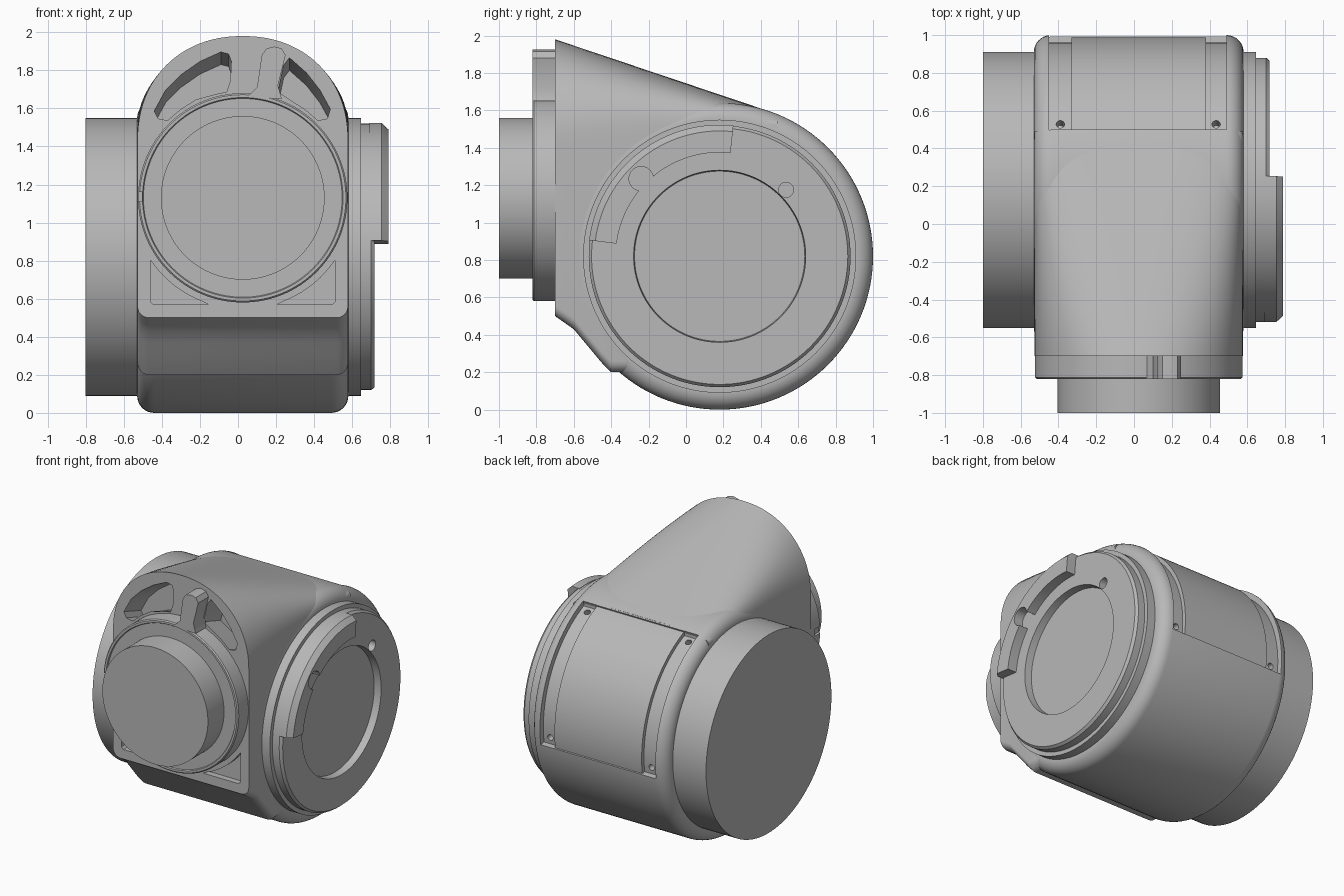
import bpy, bmesh
from math import sin, cos, pi, radians
from mathutils import Vector

if "Cube" in bpy.data.objects:
    bpy.data.objects.remove(bpy.data.objects["Cube"])

grey = bpy.data.materials.new("light grey metal")
grey.use_nodes = True
grey.diffuse_color = (0.48, 0.48, 0.48, 1)
grey.node_tree.nodes["Principled BSDF"].inputs["Base Color"].default_value = (0.48, 0.48, 0.48, 1)

CY, CZ, R = 0.18, 0.82, 0.82      # drum axis (along x) and radius
FX, FZ = 0.025, 1.13              # front flange axis (along y)
parts = []


def finish(name, bm, keep=True):
    bmesh.ops.remove_doubles(bm, verts=bm.verts, dist=1e-5)
    bmesh.ops.recalc_face_normals(bm, faces=bm.faces)
    mesh = bpy.data.meshes.new(name)
    bm.to_mesh(mesh)
    bm.free()
    mesh.materials.append(grey)
    ob = bpy.data.objects.new(name, mesh)
    bpy.context.collection.objects.link(ob)
    if keep:
        parts.append(ob)
    else:
        ob.hide_render = True
    return ob


def loft(name, rings, closed=False, keep=True):
    """Skin a list of equal point loops; cap the ends unless closed."""
    bm = bmesh.new()
    loops = [[bm.verts.new(p) for p in ring] for ring in rings]
    pairs = list(zip(loops, loops[1:])) + ([(loops[-1], loops[0])] if closed else [])
    n = len(loops[0])
    for a, b in pairs:
        for i in range(n):
            j = (i + 1) % n
            bm.faces.new((a[i], a[j], b[j], b[i]))
    if not closed:
        bm.faces.new(loops[0])
        bm.faces.new(loops[-1])
    return finish(name, bm, keep)


def on_drum(a, r, t):
    return (a, CY + r * cos(t), CZ + r * sin(t))


def on_front(a, r, t):
    return (FX + r * cos(t), a, FZ + r * sin(t))


def lathe(name, profile, place=on_drum, steps=128):
    """Turn an (axial, radius) profile into a solid of revolution."""
    bm = bmesh.new()
    rings = [[bm.verts.new(place(a, r, 2 * pi * k / steps)) for k in range(steps)]
             for a, r in profile]
    for p, q in zip(rings, rings[1:]):
        for i in range(steps):
            j = (i + 1) % steps
            bm.faces.new((p[i], p[j], q[j], q[i]))
    bm.faces.new(rings[0])
    bm.faces.new(rings[-1])
    return finish(name, bm)


def sector(name, section, start, end, keep=True, steps=36):
    angles = [radians(start + (end - start) * k / steps) for k in range(steps + 1)]
    return loft(name, [[on_drum(a, r, t) for a, r in section] for t in angles], keep=keep)


def prism(name, outline, y0, y1, drop=0.0, keep=False):
    """Extrude an (x, z) outline from y0 to y1, sinking by drop."""
    return loft(name, [[(x, y0, z) for x, z in outline],
                       [(x, y1, z - drop) for x, z in outline]], keep=keep)


def peg(name, start, end, radius):
    """Round cutter between two points."""
    s, e = Vector(start), Vector(end)
    q = (e - s).to_track_quat("Z", "Y")
    ring = [q @ Vector((radius * cos(k * pi / 12), radius * sin(k * pi / 12), 0)) for k in range(24)]
    return loft(name, [[s + v for v in ring], [e + v for v in ring]], keep=False)


def cut(ob, cutters):
    for c in cutters:
        m = ob.modifiers.new("cut", "BOOLEAN")
        m.operation, m.object, m.solver = "DIFFERENCE", c, "EXACT"
    bpy.context.view_layer.update()
    ob.data = bpy.data.meshes.new_from_object(ob.evaluated_get(bpy.context.evaluated_depsgraph_get()))
    ob.modifiers.clear()
    for c in cutters:
        bpy.data.objects.remove(c)


def box_section(a0, a1, r0, r1):
    return [(a0, r0), (a1, r0), (a1, r1), (a0, r1)]


# Main drum with rounded rims
XL, XR, F = -0.53, 0.58, 0.09
fillet = [(F - F * cos(k * pi / 16), R - F + F * sin(k * pi / 16)) for k in range(9)]
drum = lathe("main_drum", [(XL + a, r) for a, r in fillet] + [(XR - a, r) for a, r in reversed(fillet)])

# Rear cover recess: shallow bed, deeper side strips and four screw holes
cutters = [sector("bed", box_section(-0.449, 0.489, R - 0.012, 0.9), -8, 67, False),
           sector("strip_a", box_section(-0.45, -0.33, R - 0.04, 0.9), -8.1, 67.1, False),
           sector("strip_b", box_section(0.38, 0.49, R - 0.04, 0.9), -8.1, 67.1, False)]
for x in (-0.39, 0.435):
    for deg in (-4.5, 63.5):
        t = radians(deg)
        cutters.append(peg("screw_hole", on_drum(x, 0.72, t), on_drum(x, 0.85, t), 0.022))
cut(drum, cutters)


# Hood blending from the domed front face to the drum top
def hood_ring(y):
    t = (y + 0.70) / 1.19
    top = 1.98 - 0.40 * t
    rise, power = 0.55 - 0.47 * t, 2.15 + 2 * t
    half, c = 0.553, 0.06
    bottom = max(0.20, 0.5 - 0.7 * (y + 0.7) - 0.5 * max(0, y + 0.6))
    pts = []
    for k in range(49):
        u, v = cos(pi * k / 48), sin(pi * k / 48)
        pts.append((FX + half * (1 if u > 0 else -1) * abs(u) ** (2 / power), y,
                    top - rise + rise * abs(v) ** (2 / power)))
    for side, first in ((-1, pi), (1, 1.5 * pi)):
        for k in range(7):
            a = first + k * pi / 12
            pts.append((FX + side * (half - c) + c * cos(a), y, bottom + c + c * sin(a)))
    return pts


hood = loft("hood", [hood_ring(-0.70 + 1.19 * k / 24) for k in range(25)])

# Pockets in the front face, either side of the rib and in the lower corners
left_pocket = [(-0.37, 1.55), (-0.42, 1.56), (-0.44, 1.60), (-0.38, 1.71), (-0.30, 1.79),
               (-0.20, 1.86), (-0.09, 1.91), (-0.05, 1.90), (-0.035, 1.86), (-0.04, 1.76),
               (-0.06, 1.70), (-0.11, 1.69), (-0.22, 1.66), (-0.30, 1.61)]
right_pocket = [(0.21, 1.70), (0.24, 1.84), (0.27, 1.88), (0.36, 1.80), (0.43, 1.71), (0.485, 1.61),
                (0.47, 1.56), (0.42, 1.55), (0.35, 1.61), (0.27, 1.66)]
cutters = [prism("pocket", p, -0.74, -0.50, 0.08) for p in (left_pocket, right_pocket)]
for side in (-1, 1):
    arc = [(FX + side * 0.585 * cos(a), FZ - 0.585 * sin(a))
           for a in (radians(34 + 6 * k) for k in range(7))]
    corner = [(FX + side * x, z) for x, z in ((0.18, 0.57), (0.47, 0.57), (0.485, 0.585), (0.485, 0.815))]
    cutters.append(prism("corner_pocket", arc + corner, -0.74, -0.655))
cut(hood, cutters)

# Front flange, spigot and locating rib
flange = lathe("front_flange", [(-0.69, 0.55), (-0.812, 0.55), (-0.82, 0.542), (-0.82, 0.527),
                                (-0.812, 0.522), (-0.812, 0.3)], on_front)
cut(flange, [prism("notch", [(-0.56, 1.11), (-0.505, 1.11), (-0.505, 1.16), (-0.56, 1.16)], -0.86, -0.75)])
lathe("front_spigot", [(-0.80, 0.43), (-1.0, 0.43)], on_front)
prism("locating_rib", [(0.05, 1.66), (0.10, 1.71), (0.125, 1.88), (0.15, 1.915), (0.19, 1.925),
                       (0.23, 1.915), (0.25, 1.88), (0.21, 1.72), (0.23, 1.65)], -0.82, -0.69, keep=True)

# Plain end cap
lathe("end_cap", [(-0.80, 0.73), (-0.50, 0.73)])

# Joint face: stepped ring with a round recess and a pin hole
joint = lathe("joint_ring", [(0.54, 0.73), (0.645, 0.73), (0.645, 0.70), (0.70, 0.70),
                             (0.718, 0.685), (0.718, 0.46), (0.665, 0.455)])
cut(joint, [peg("pin_hole", (0.66, 0.535, 1.175), (0.8, 0.535, 1.175), 0.04)])

# Raised stop segment with a round notch
stop = sector("stop_segment", [(0.69, 0.555), (0.79, 0.555), (0.79, 0.67), (0.755, 0.703), (0.69, 0.703)], 84, 173)
cut(stop, [peg("stop_notch", (0.65, -0.24, 1.235), (0.85, -0.24, 1.235), 0.065)])

# Smooth curved walls, keep hard edges
bpy.ops.object.select_all(action="DESELECT")
for ob in parts:
    ob.select_set(True)
bpy.context.view_layer.objects.active = parts[0]
bpy.ops.object.shade_smooth_by_angle(angle=radians(30))
